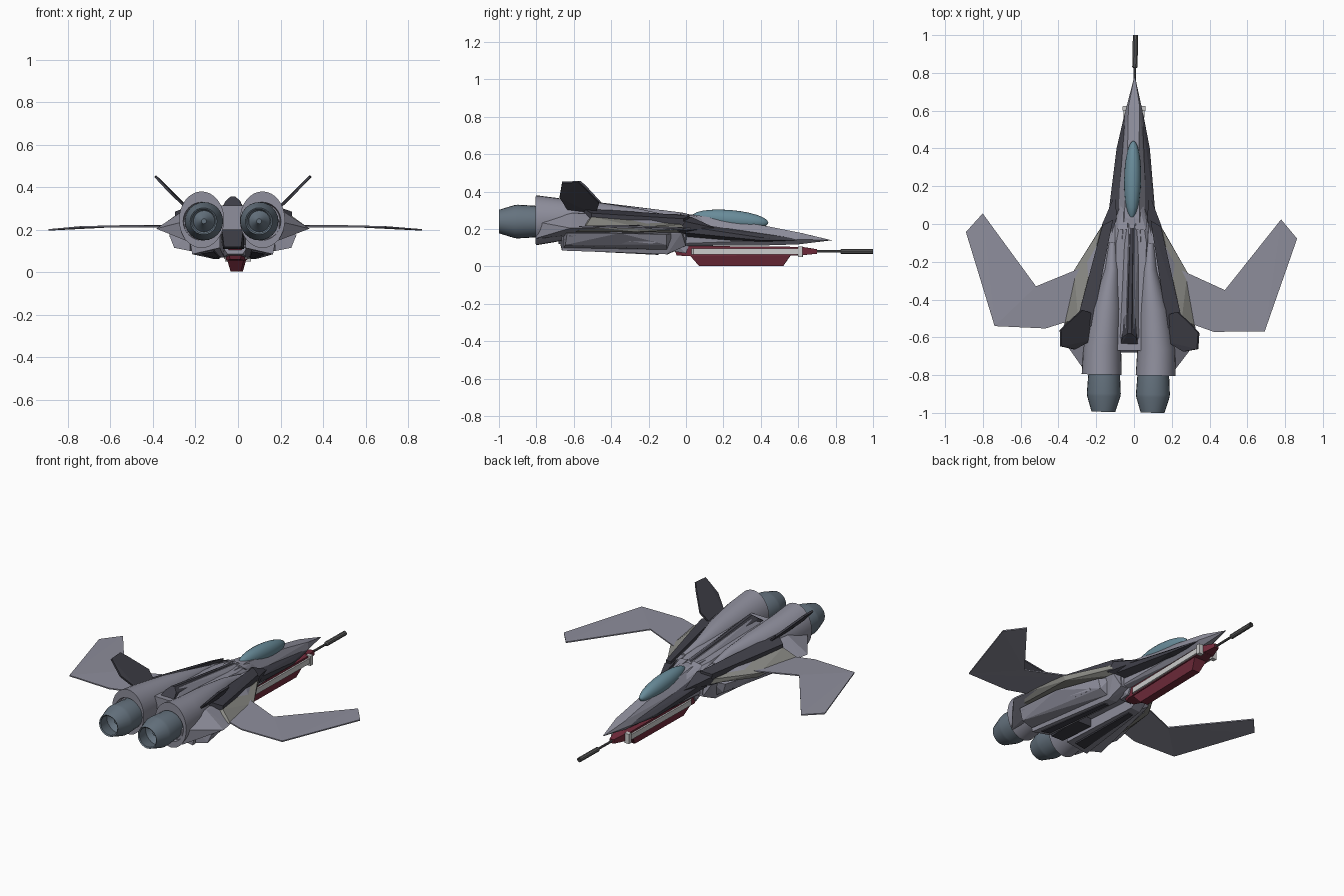
import bpy, bmesh, math
from mathutils import Matrix

# The craft sits very slightly yawed on the grid
POSE = Matrix.Translation((-0.012, 0, 0)) @ Matrix.Rotation(-0.02, 4, 'Z')


def mat(name, r, g, b):
    m = bpy.data.materials.new(name)
    m.diffuse_color = (r, g, b, 1)
    return m


HULL = mat("hull_grey", 0.27, 0.27, 0.33)
DARK = mat("dark_panel", 0.05, 0.05, 0.065)
WARM = mat("warm_grey", 0.25, 0.25, 0.23)
RED = mat("deep_red", 0.17, 0.025, 0.045)
PALE = mat("pale_grey", 0.55, 0.56, 0.54)
GLASS = mat("canopy_glass", 0.14, 0.26, 0.32)
STEEL = mat("nozzle_steel", 0.13, 0.17, 0.21)
METAL = mat("gun_metal", 0.12, 0.12, 0.12)


def finish(name, bm, material, smooth=False):
    bmesh.ops.recalc_face_normals(bm, faces=bm.faces)
    me = bpy.data.meshes.new(name)
    bm.to_mesh(me)
    bm.free()
    me.materials.append(material)
    ob = bpy.data.objects.new(name, me)
    bpy.context.collection.objects.link(ob)
    ob.matrix_world = POSE
    if smooth:
        bpy.ops.object.select_all(action='DESELECT')
        ob.select_set(True)
        bpy.context.view_layer.objects.active = ob
        bpy.ops.object.shade_smooth_by_angle(angle=math.radians(30))


def hull(name, pts, material):
    """Faceted convex block around the points."""
    bm = bmesh.new()
    for p in pts:
        bm.verts.new(p)
    res = bmesh.ops.convex_hull(bm, input=bm.verts)
    loose = [v for v in bm.verts if not v.link_faces]
    bmesh.ops.delete(bm, geom=loose, context='VERTS')
    bmesh.ops.dissolve_limit(bm, angle_limit=0.02, verts=bm.verts, edges=bm.edges)
    finish(name, bm, material)


def sym(name, pts, material):
    """Convex block spanning both sides of the centre line."""
    hull(name, [(s * x, y, z) for x, y, z in pts for s in (1, -1)], material)


def pair(name, pts, material):
    """Convex block on each side."""
    for side, s in (("right", 1), ("left", -1)):
        hull(f"{name}_{side}", [(s * x, y, z) for x, y, z in pts], material)


def plate(pts, off):
    dx, dy, dz = off
    return pts + [(x + dx, y + dy, z + dz) for x, y, z in pts]


def rings(name, secs, material, n=24):
    """Round loft along y; each section is (y, cx, cz, rx, rz)."""
    bm = bmesh.new()
    loops = []
    for y, cx, cz, rx, rz in secs:
        loops.append([bm.verts.new((cx + rx * math.cos(a), y, cz + rz * math.sin(a)))
                      for a in (2 * math.pi * i / n for i in range(n))])
    for a, b in zip(loops, loops[1:]):
        for i in range(n):
            bm.faces.new((a[i], a[(i + 1) % n], b[(i + 1) % n], b[i]))
    bm.faces.new(loops[0])
    bm.faces.new(loops[-1])
    finish(name, bm, material, True)


# Nose and forward fuselage
sym("nose", [(0.002, 0.78, 0.14), (0.03, 0.62, 0.178), (0.045, 0.6, 0.145), (0.02, 0.6, 0.118),
             (0.03, 0.42, 0.218), (0.055, 0.4, 0.17), (0.035, 0.4, 0.112),
             (0.04, 0.03, 0.278), (0.085, 0.0, 0.22), (0.05, 0.0, 0.11),
             (0.05, -0.1, 0.28), (0.09, -0.1, 0.12)], HULL)
pair("dark_chine", [(0.035, 0.62, 0.148), (0.05, 0.58, 0.14), (0.088, 0.4, 0.155), (0.088, 0.4, 0.14),
                    (0.05, 0.4, 0.18), (0.13, 0.0, 0.18), (0.13, 0.0, 0.215), (0.07, 0.0, 0.24),
                    (0.04, 0.0, 0.14), (0.04, 0.4, 0.13)], DARK)
# Canopy
secs = []
for i in range(13):
    t = -math.cos(math.pi * i / 12)
    r = max(math.sqrt(max(0, 1 - t * t)), 0.02)
    secs.append((0.235 + 0.205 * t, 0, 0.25 - 0.016 * t, 0.045 * r, 0.052 * r))
rings("canopy", secs, GLASS, 20)
pair("canopy_fairing", [(0.03, 0.12, 0.255), (0.06, 0.1, 0.235), (0.02, -0.03, 0.29), (0.0, -0.03, 0.22),
                        (0.075, 0.02, 0.26), (0.09, 0.02, 0.23), (0.075, -0.03, 0.28)], HULL)
# Shoulder strake ahead of each wing
pair("shoulder_strake", [(0.09, 0.16, 0.205), (0.08, 0.03, 0.265), (0.155, 0.0, 0.24),
                         (0.165, -0.04, 0.19), (0.09, 0.0, 0.17), (0.13, -0.15, 0.26)], DARK)

# Central deck, spine and rear block
sym("centre_deck", [(0.06, 0.02, 0.27), (0.1, 0.0, 0.24), (0.07, -0.67, 0.315), (0.07, -0.67, 0.18),
                    (0.1, 0.0, 0.12), (0.08, -0.1, 0.28)], HULL)
sym("spine", [(0.015, 0.0, 0.285), (0.04, -0.05, 0.27), (0.02, -0.55, 0.345), (0.05, -0.6, 0.31),
              (0.05, -0.64, 0.3)], HULL)
sym("spine_ridge", [(0.008, -0.02, 0.288), (0.02, -0.03, 0.27), (0.01, -0.58, 0.357),
                    (0.035, -0.6, 0.335), (0.05, -0.65, 0.3)], DARK)
sym("rear_block", [(0.05, -0.45, 0.2), (0.05, -0.45, 0.11), (0.05, -0.68, 0.2), (0.04, -0.68, 0.12)], DARK)

# Wing gloves with underside strip and dark upper band
pair("wing_glove", [(0.08, 0.0, 0.2), (0.09, 0.0, 0.26), (0.14, 0.0, 0.21), (0.285, -0.25, 0.205),
                    (0.35, -0.55, 0.205), (0.36, -0.61, 0.205), (0.22, -0.8, 0.15), (0.22, -0.8, 0.24),
                    (0.1, -0.75, 0.15), (0.24, -0.6, 0.285), (0.16, -0.15, 0.265),
                    (0.08, -0.3, 0.28), (0.1, -0.65, 0.29)], HULL)
pair("glove_strip", [(0.15, 0.0, 0.2), (0.1, 0.0, 0.18), (0.3, -0.25, 0.212), (0.29, -0.25, 0.185),
                     (0.345, -0.53, 0.215), (0.31, -0.58, 0.185), (0.1, -0.6, 0.185),
                     (0.16, -0.02, 0.225), (0.275, -0.5, 0.265)], WARM)
pair("dark_band", plate([(0.1, 0.02, 0.272), (0.155, -0.01, 0.255), (0.2, -0.55, 0.312),
                         (0.275, -0.5, 0.285)], (0, 0, -0.03)), DARK)

# Swept wings, two panels a side
pair("inner_wing", plate([(0.2, -0.21, 0.222), (0.5, -0.34, 0.222), (0.715, -0.555, 0.217),
                          (0.445, -0.562, 0.217), (0.2, -0.48, 0.217)], (0, 0, -0.007)), HULL)
pair("outer_wing", plate([(0.5, -0.34, 0.222), (0.79, 0.04, 0.208), (0.877, -0.06, 0.203),
                          (0.715, -0.555, 0.217)], (0, 0, -0.007)), HULL)
# Canted tail fins
pair("tail_fin", plate([(0.19, -0.48, 0.285), (0.2, -0.62, 0.295), (0.285, -0.67, 0.375),
                        (0.358, -0.655, 0.453), (0.362, -0.57, 0.457), (0.335, -0.54, 0.43),
                        (0.25, -0.46, 0.345)], (0.008, 0, -0.008)), DARK)

# Lower leg pods, arm pods and dark inset panels
pair("lower_pod", [(0.06, -0.67, 0.115), (0.19, -0.66, 0.085), (0.21, -0.66, 0.2), (0.06, -0.67, 0.2),
                   (0.05, -0.1, 0.07), (0.11, -0.1, 0.065), (0.14, -0.02, 0.18), (0.05, 0.0, 0.18),
                   (0.05, 0.0, 0.11), (0.1, 0.0, 0.11)], HULL)
pair("pod_inset", [(0.09, -0.63, 0.097), (0.15, -0.63, 0.086), (0.07, -0.15, 0.064), (0.1, -0.15, 0.062),
                   (0.08, -0.63, 0.14), (0.15, -0.63, 0.14), (0.08, -0.15, 0.12)], DARK)
pair("arm_pod", [(0.2, -0.65, 0.1), (0.275, -0.64, 0.115), (0.3, -0.63, 0.178), (0.2, -0.65, 0.19),
                 (0.12, -0.1, 0.09), (0.165, -0.1, 0.115), (0.18, -0.1, 0.17), (0.12, -0.06, 0.18),
                 (0.27, -0.35, 0.178)], HULL)
pair("arm_panel", [(0.262, -0.62, 0.12), (0.298, -0.62, 0.168), (0.262, -0.62, 0.168),
                   (0.19, -0.16, 0.12), (0.195, -0.16, 0.16), (0.16, -0.16, 0.14)], HULL)

# Engines: tapering nacelle and hollow nozzle with inner cone
for side, s in (("right", 1), ("left", -1)):
    rings(f"nacelle_{side}", [(-0.1, s * 0.1, 0.235, 0.025, 0.04), (-0.24, s * 0.1, 0.245, 0.04, 0.062),
                              (-0.45, s * 0.125, 0.25, 0.08, 0.09), (-0.66, s * 0.143, 0.25, 0.1, 0.112),
                              (-0.8, s * 0.143, 0.247, 0.106, 0.133), (-0.8, s * 0.14, 0.24, 0.09, 0.09),
                              (-0.77, s * 0.14, 0.24, 0.085, 0.085)], HULL, 32)
    prof = [(-0.75, 0.08), (-0.8, 0.084), (-0.9, 0.09), (-0.915, 0.088), (-0.997, 0.063), (-0.992, 0.056),
            (-0.91, 0.075), (-0.87, 0.05), (-0.9, 0.025), (-0.93, 0.012)]
    rings(f"nozzle_{side}", [(y, s * 0.13, 0.24, r, r) for y, r in prof], STEEL, 24)

# Gun pod slung under the nose
sym("gun_body", [(0.03, -0.07, 0.11), (0.025, -0.05, 0.06), (0.045, 0.0, 0.055), (0.045, 0.0, 0.11),
                 (0.045, 0.6, 0.06), (0.045, 0.6, 0.105), (0.03, 0.63, 0.06), (0.03, 0.63, 0.1)], RED)
sym("gun_keel", [(0.024, 0.07, 0.003), (0.04, 0.02, 0.06), (0.024, 0.52, 0.003), (0.04, 0.56, 0.06)], RED)
sym("gun_snout", [(0.035, 0.62, 0.06), (0.035, 0.62, 0.105), (0.014, 0.7, 0.068), (0.014, 0.7, 0.092)], RED)
sym("gun_mount", [(0.035, -0.09, 0.085), (0.055, 0.0, 0.07), (0.05, 0.02, 0.12), (0.06, -0.05, 0.12)], HULL)
pair("gun_rail", [(x, y, z) for x, y in ((0.035, 0.02), (0.055, 0.04), (0.055, 0.6), (0.035, 0.62))
                  for z in (0.063, 0.095)], PALE)
pair("gun_rail_cap", [(x, y, z) for x in (0.03, 0.06) for y in (0.6, 0.625) for z in (0.05, 0.108)], PALE)
rings("gun_barrel", [(0.69, 0, 0.08, 0.007, 0.007), (0.825, 0, 0.08, 0.007, 0.007),
                     (0.83, 0, 0.08, 0.014, 0.014), (1.0, 0, 0.08, 0.014, 0.014),
                     (1.0, 0, 0.08, 0.009, 0.009), (0.95, 0, 0.08, 0.009, 0.009)], METAL, 10)
